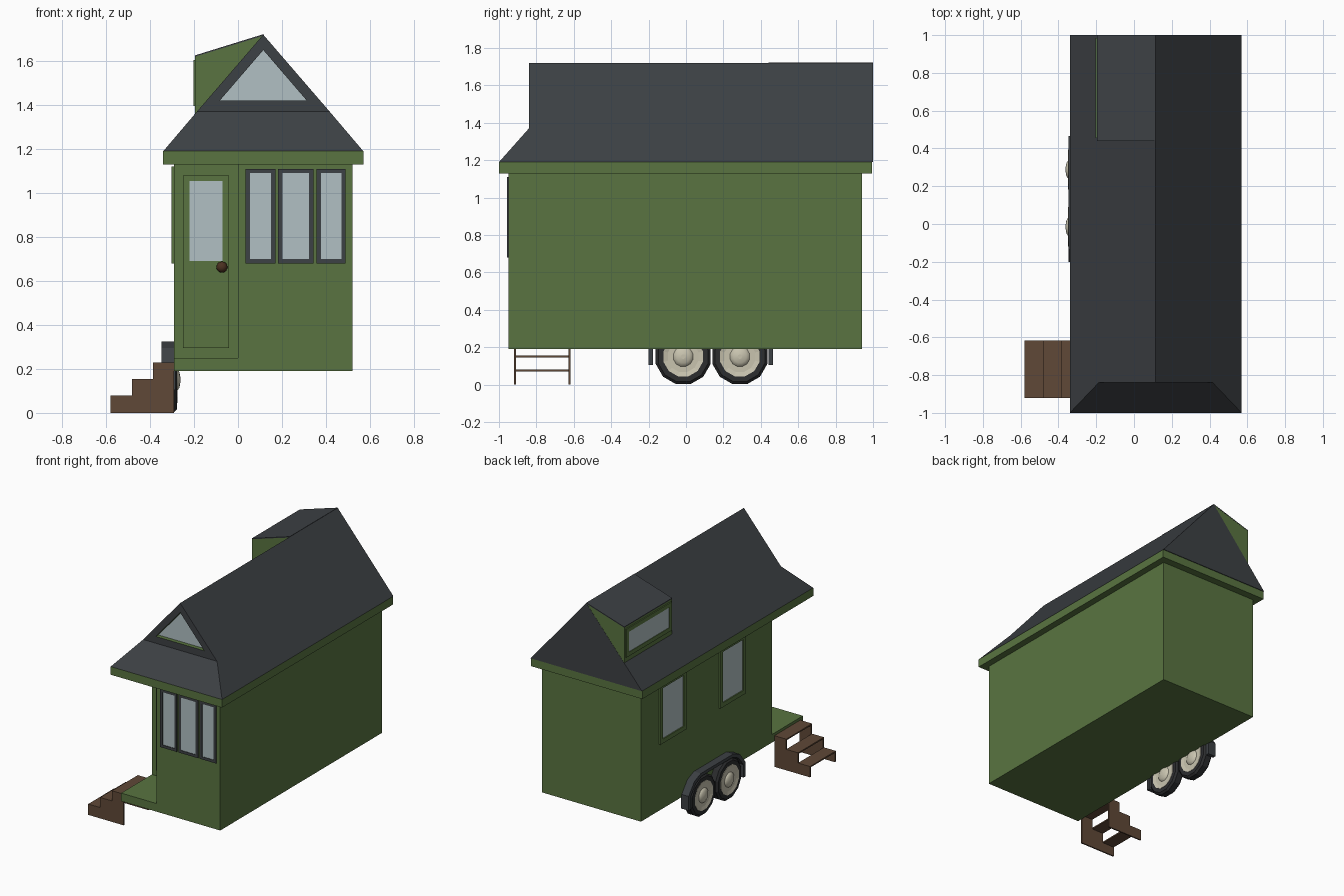
import bpy, bmesh, math
from mathutils import Vector

if "Cube" in bpy.data.objects:
    bpy.data.objects.remove(bpy.data.objects["Cube"])


def mat(name, r, g, b):
    m = bpy.data.materials.new(name)
    m.diffuse_color = (r, g, b, 1)
    m.use_nodes = True
    m.node_tree.nodes["Principled BSDF"].inputs["Base Color"].default_value = m.diffuse_color
    return m


GREEN = mat("green_paint", .10, .175, .052)
DARK = mat("slate", .046, .052, .058)
GLASS = mat("glass", .44, .53, .55)
WOOD = mat("wood", .115, .065, .038)
RUBBER = mat("rubber", .025, .026, .028)
CREAM = mat("cream_rim", .58, .55, .43)
KNOB = mat("knob_brown", .07, .03, .015)


def finish(name, bm, *mats):
    bmesh.ops.recalc_face_normals(bm, faces=bm.faces)
    me = bpy.data.meshes.new(name)
    bm.to_mesh(me)
    bm.free()
    ob = bpy.data.objects.new(name, me)
    bpy.context.collection.objects.link(ob)
    for m in mats:
        me.materials.append(m)
    return ob


def boxes(name, m, *bounds):
    """Each bound is x0, x1, y0, y1, z0, z1."""
    bm = bmesh.new()
    for x0, x1, y0, y1, z0, z1 in bounds:
        vs = bmesh.ops.create_cube(bm, size=1)["verts"]
        for v in vs:
            v.co = (x1 if v.co.x > 0 else x0, y1 if v.co.y > 0 else y0, z1 if v.co.z > 0 else z0)
    return finish(name, bm, m)


def prism(name, m, pts, a, b, axis):
    """Extrude a 2D outline from a to b along an axis (other two axes in order)."""
    def place(p, d):
        c = list(p)
        c.insert("xyz".index(axis), d)
        return c
    bm = bmesh.new()
    lo = [bm.verts.new(place(p, a)) for p in pts]
    hi = [bm.verts.new(place(p, b)) for p in pts]
    bm.faces.new(lo)
    bm.faces.new(hi)
    n = len(pts)
    for i in range(n):
        bm.faces.new((lo[i], lo[(i + 1) % n], hi[(i + 1) % n], hi[i]))
    return finish(name, bm, m)


def window(name, m, axis, wall, u0, u1, z0, z1, t, proud=.012):
    """Framed window facing -axis on a wall at the given coordinate."""
    def b(u0, u1, z0, z1, p):
        d = (wall - p, wall + .005)
        return (*d, u0, u1, z0, z1) if axis == "x" else (u0, u1, *d, z0, z1)
    boxes(name + "_frame", m, b(u0, u0 + t, z0, z1, proud), b(u1 - t, u1, z0, z1, proud),
          b(u0 + t, u1 - t, z0, z0 + t, proud), b(u0 + t, u1 - t, z1 - t, z1, proud))
    boxes(name + "_glass", GLASS, b(u0 + t, u1 - t, z0 + t, z1 - t, .004))


def lathe(name, m, profile, centre, n=12):
    """Revolve (radius, x) points around the x axis."""
    bm = bmesh.new()
    rings = []
    for r, x in profile:
        rings.append([bm.verts.new(Vector(centre) + Vector((x, r * math.sin(a), r * math.cos(a))))
                      for a in (math.tau * (i + .5) / n for i in range(n))])
    for p, q in zip(rings, rings[1:]):
        for i in range(n):
            j = (i + 1) % n
            bm.faces.new((p[i], p[j], q[j], q[i]))
    bm.faces.new(rings[0])
    bm.faces.new(rings[-1])
    return finish(name, bm, m)


# House body with the recessed porch corner
prism("house_body", GREEN, [(-.29, .94), (.52, .94), (.52, -.95), (0, -.95), (0, -.59), (-.29, -.59)],
      .19, 1.14, "z")
boxes("porch_floor", GREEN, (-.29, 0, -.95, -.59, .19, .25))
boxes("eave_fascia", GREEN, (-.34, .57, -1, .995, 1.13, 1.19))

# Roof: front skirt, recessed gable opening and vertical back gable
bm = bmesh.new()
V = lambda *c: bm.verts.new(c)
fl, fr, bl, br = V(-.34, -1, 1.19), V(.57, -1, 1.19), V(-.34, 1, 1.19), V(.57, 1, 1.19)
gl, gr, gt, bt = V(-.187, -.84, 1.37), V(.417, -.84, 1.37), V(.115, -.84, 1.72), V(.115, 1, 1.72)
tri = [(-.083, 1.42), (.313, 1.42), (.115, 1.65)]
outer = [gl, gr, gt]
inner = [V(x, -.84, z) for x, z in tri]
deep = [V(x, -.81, z) for x, z in tri]
for f in ((fl, fr, gr, gl), (fl, gl, gt, bt, bl), (fr, br, bt, gt, gr), (bl, bt, br), (fl, bl, br, fr)):
    bm.faces.new(f)
for i in range(3):
    j = (i + 1) % 3
    bm.faces.new((outer[i], outer[j], inner[j], inner[i]))
    bm.faces.new((inner[i], inner[j], deep[j], deep[i])).material_index = 1
bm.faces.new(deep).material_index = 2
finish("roof", bm, DARK, GREEN, GLASS)

# Shed dormer on the left slope
prism("dormer", GREEN, [(-.195, 1.36), (-.195, 1.62), (.115, 1.715), (.115, 1.36)], .44, .999, "y")
prism("dormer_roof", DARK, [(-.195, 1.62), (-.195, 1.626), (.115, 1.722), (.115, 1.715)], .44, 1, "y")
window("dormer_window", GREEN, "x", -.195, .455, .985, 1.395, 1.605, .03, .008)

# Wall windows
for i, (a, b) in enumerate([(.035, .17), (.183, .343), (.357, .49)]):
    window(f"front_window_{i + 1}", DARK, "y", -.95, a, b, .68, 1.11, .02, .008)
for i, (a, b) in enumerate([(-.27, .03), (.42, .73)]):
    window(f"left_window_{i + 1}", GREEN, "x", -.29, a, b, .68, 1.12, .032)

# Door, its glass and knob
boxes("door", GREEN, (-.25, -.04, -.602, -.585, .295, 1.08))
boxes("door_glass", GLASS, (-.22, -.07, -.606, -.59, .69, 1.055))
bm = bmesh.new()
bmesh.ops.create_uvsphere(bm, u_segments=16, v_segments=10, radius=.025)
for v in bm.verts:
    v.co += Vector((-.073, -.625, .663))
for f in bm.faces:
    f.smooth = True
finish("door_knob", bm, KNOB)

# Porch steps: two stepped side boards and three open treads
steps = [(-.58, .08), (-.483, .155), (-.386, .23)]
outline = [(-.29, 0), (-.58, 0), (-.58, .08), (-.483, .08), (-.483, .155), (-.386, .155), (-.386, .23), (-.29, .23)]
for side, y in (("front", -.92), ("back", -.628)):
    prism(f"step_side_{side}", WOOD, outline, y, y + .01, "y")
boxes("step_treads", WOOD, *[(x, x + .097, -.92, -.618, z - .01, z) for x, z in steps])

# Tandem wheels on the left side
for i, y in enumerate((-.015, .288)):
    c = (-.312, y, .15)
    lathe(f"tyre_{i + 1}", RUBBER, [(.105, -.03), (.108, -.035), (.138, -.035), (.152, -.022),
                                    (.152, .022), (.138, .035), (.108, .035), (.105, .03)], c)
    lathe(f"rim_{i + 1}", CREAM, [(.106, -.034), (.085, -.03), (.085, .03), (.106, .034)][1:3], c)
    lathe(f"rim_lip_{i + 1}", CREAM, [(.085, -.031), (.109, -.037), (.109, .037), (.085, .031)], c)
    hub = lathe(f"hub_{i + 1}", CREAM, [(.012, -.05), (.035, -.046), (.052, -.036), (.056, -.028),
                                        (.056, .028), (.052, .036), (.035, .046), (.012, .05)], c)
    for p in hub.data.polygons:
        p.use_smooth = len(p.vertices) == 4

# Wheel arch band
half = [(-.333, .105), (-.333, .21), (-.265, .295), (-.19, .325)]
inside = [(-.308, .105), (-.308, .2), (-.248, .273), (-.183, .302)]
top = half + [(-y, z) for y, z in half[::-1]]
under = inside + [(-y, z) for y, z in inside[::-1]]
prism("wheel_arch", DARK, [(y + .132, z) for y, z in top + under[::-1]], -.347, -.285, "x")
